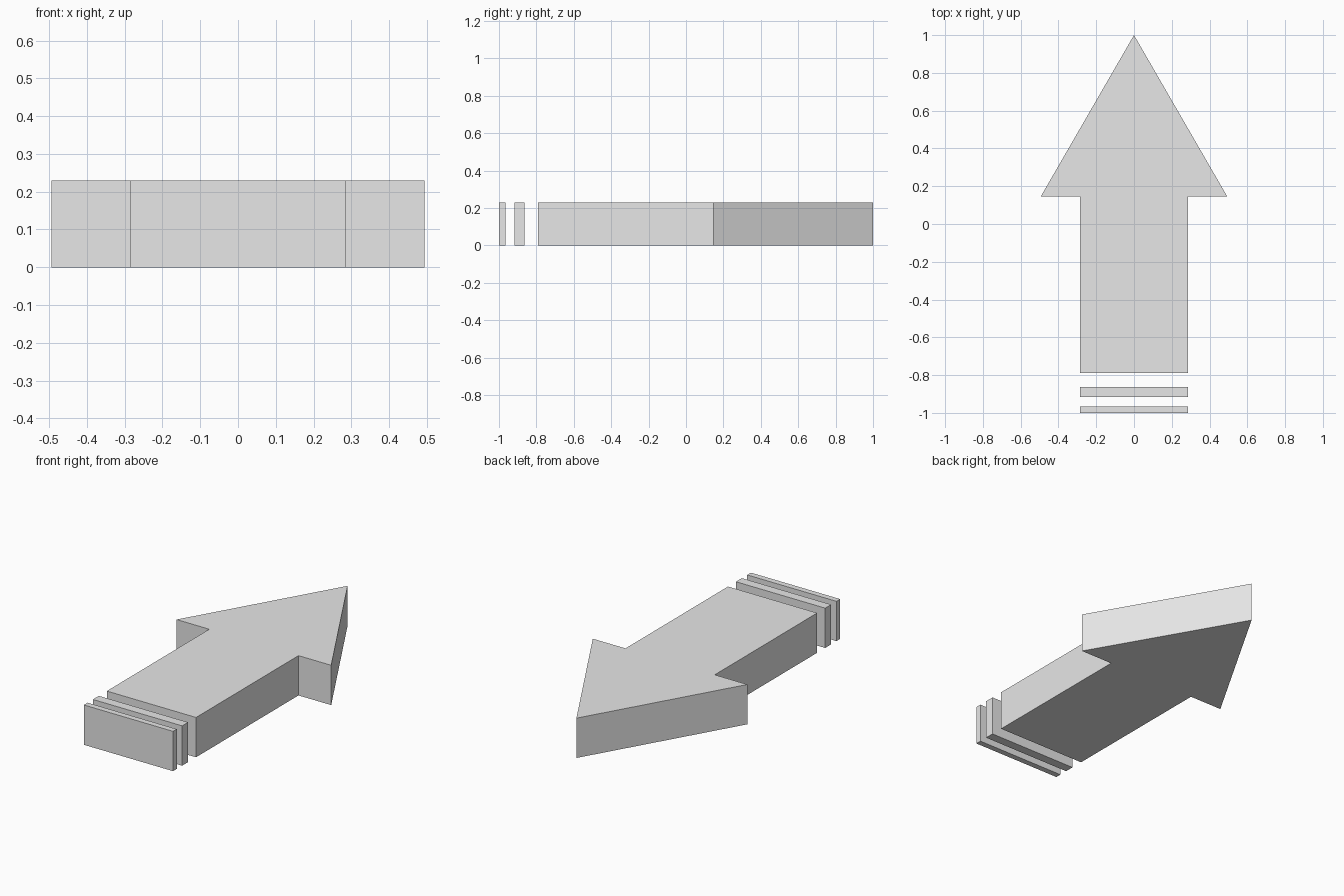
import bpy
import bmesh

cube = bpy.data.objects.get("Cube")
if cube:
    bpy.data.objects.remove(cube, do_unlink=True)

HEIGHT = 0.23
SHAFT = 0.285   # half width of the shaft and tail bars
HEAD = 0.494    # half width of the arrow head

grey = bpy.data.materials.new("light grey")
grey.use_nodes = True
grey.diffuse_color = (0.8, 0.8, 0.8, 1)
grey.node_tree.nodes["Principled BSDF"].inputs["Base Color"].default_value = (0.8, 0.8, 0.8, 1)


def extrude_outline(name, outline):
    """Raise a flat counter-clockwise outline into a solid slab."""
    bm = bmesh.new()
    base = bm.faces.new([bm.verts.new((x, y, 0)) for x, y in outline])
    top = bmesh.ops.extrude_face_region(bm, geom=[base], use_keep_orig=True)["geom"]
    bmesh.ops.translate(bm, vec=(0, 0, HEIGHT),
                        verts=[v for v in top if isinstance(v, bmesh.types.BMVert)])
    bmesh.ops.recalc_face_normals(bm, faces=bm.faces)
    mesh = bpy.data.meshes.new(name)
    bm.to_mesh(mesh)
    bm.free()
    mesh.materials.append(grey)
    obj = bpy.data.objects.new(name, mesh)
    bpy.context.collection.objects.link(obj)


# Arrow: right half of the outline, mirrored around the tip
half = [(SHAFT, -0.79), (SHAFT, 0.145), (HEAD, 0.145)]
extrude_outline("arrow", half + [(0, 1)] + [(-x, y) for x, y in reversed(half)])

# Two detached bars trailing behind the shaft
for name, y0, y1 in (("wide_tail_bar", -0.917, -0.863), ("thin_tail_bar", -1, -0.966)):
    extrude_outline(name, [(-SHAFT, y0), (SHAFT, y0), (SHAFT, y1), (-SHAFT, y1)])
